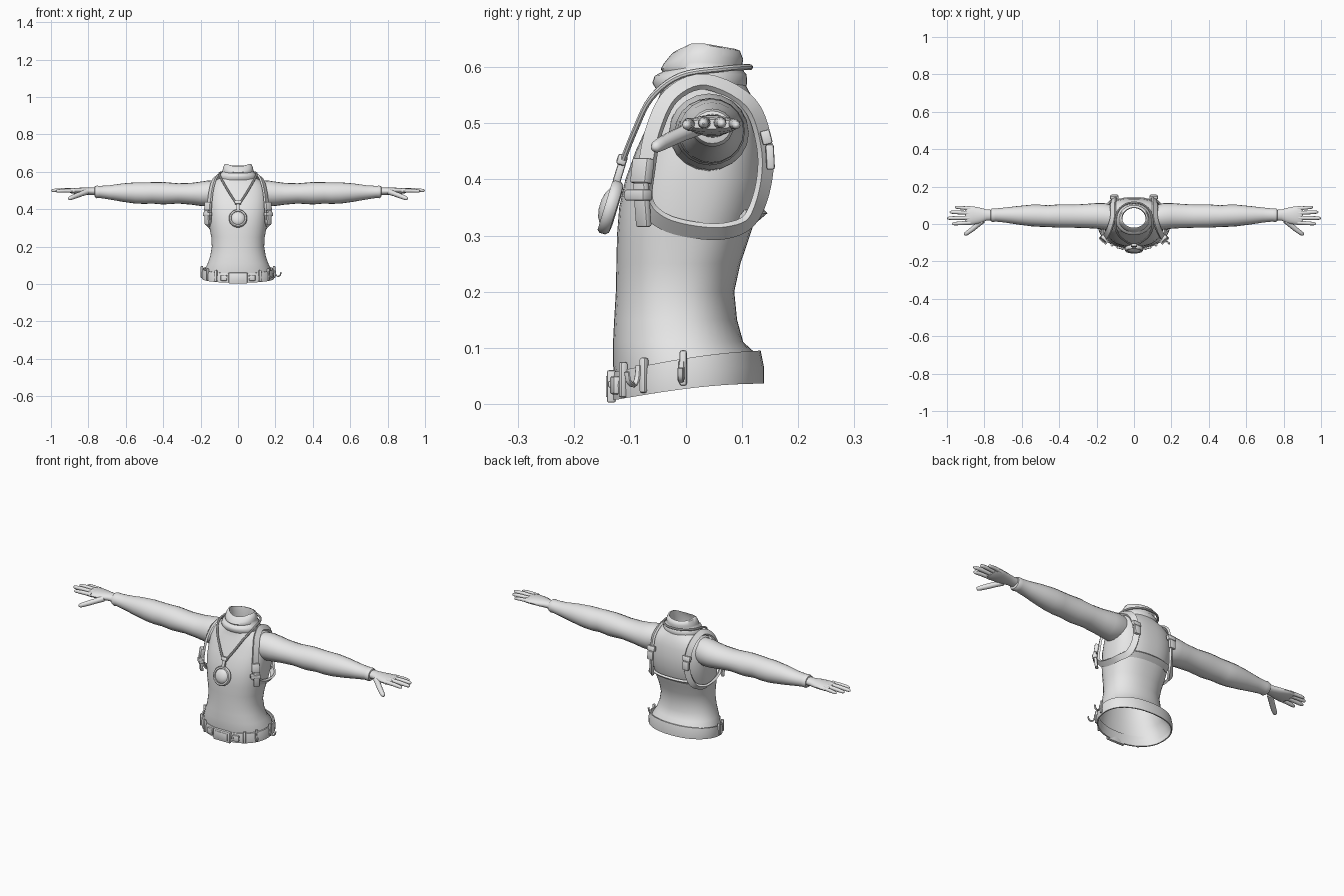
import bpy, bmesh, math
from mathutils import Vector, Matrix

mat = bpy.data.materials.new("light_grey")
mat.diffuse_color = (0.8, 0.8, 0.8, 1)


def finish(name, bm, angle=40):
    bmesh.ops.recalc_face_normals(bm, faces=bm.faces)
    me = bpy.data.meshes.new(name)
    bm.to_mesh(me)
    bm.free()
    ob = bpy.data.objects.new(name, me)
    bpy.context.collection.objects.link(ob)
    me.materials.append(mat)
    bpy.ops.object.select_all(action='DESELECT')
    ob.select_set(True)
    bpy.context.view_layer.objects.active = ob
    bpy.ops.object.shade_smooth_by_angle(angle=math.radians(angle))
    return ob


def loft(name, rings, caps=False, loop=False, angle=40):
    bm = bmesh.new()
    vs = [[bm.verts.new(p) for p in r] for r in rings]
    n = len(rings[0])
    for i in range(len(vs) if loop else len(vs) - 1):
        a, b = vs[i], vs[(i + 1) % len(vs)]
        for j in range(n):
            k = (j + 1) % n
            bm.faces.new((a[j], a[k], b[k], b[j]))
    if caps and not loop:
        bm.faces.new(vs[0])
        bm.faces.new(vs[-1])
    return finish(name, bm, angle)


def spline(pts, closed=False, sub=5):
    """Catmull-Rom smoothing of a point list."""
    P = [Vector(p) for p in pts]
    n, out = len(P), []
    get = (lambda i: P[i % n]) if closed else (lambda i: P[max(0, min(n - 1, i))])
    for i in range(n if closed else n - 1):
        a, b, c, d = (get(i + k) for k in (-1, 0, 1, 2))
        for s in range(sub):
            t = s / sub
            out.append(0.5 * (2 * b + (c - a) * t + (2 * a - 5 * b + 4 * c - d) * t * t
                              + (3 * b - a - 3 * c + d) * t ** 3))
    return out if closed else out + [P[-1]]


def sweep(name, pts, w, h, sides=8, closed=False, centre=(0, 0.03, 0.45), taper=None):
    """Sweep a flat band (sides=4) or tube along a path; width lies on the body."""
    rings, n = [], len(pts)
    for i, p in enumerate(pts):
        q = pts[(i + 1) % n] if closed else pts[min(i + 1, n - 1)]
        o = pts[i - 1] if closed else pts[max(i - 1, 0)]
        t = (q - o).normalized()
        nrm = p - Vector(centre)
        nrm = (nrm - t * nrm.dot(t)).normalized()
        side = t.cross(nrm)
        s = taper[i] if taper else 1
        off = math.pi / 4 if sides == 4 else 0
        k = math.sqrt(2) if sides == 4 else 1
        rings.append([p + s * k * (side * w / 2 * math.cos(off + math.tau * j / sides)
                                   + nrm * h / 2 * math.sin(off + math.tau * j / sides))
                      for j in range(sides)])
    return loft(name, rings, True, closed)


def box(name, loc, size, rot=(0, 0, 0), bevel=0.004):
    bm = bmesh.new()
    bmesh.ops.create_cube(bm, size=1)
    bmesh.ops.scale(bm, vec=size, verts=bm.verts)
    bmesh.ops.bevel(bm, geom=bm.edges[:], offset=bevel, segments=2, affect='EDGES', profile=0.5)
    ob = finish(name, bm)
    ob.location, ob.rotation_euler = loc, rot
    return ob


def section(z, rx, f, b, e=2.4, n=40, tilt=0.0):
    """Rounded body section from front y to back y."""
    c, ry, out = (f + b) / 2, (b - f) / 2, []
    for i in range(n):
        a = math.tau * i / n
        co, si = math.cos(a), math.sin(a)
        r = (abs(co) ** e + abs(si) ** e) ** (-1 / e)
        out.append(Vector((rx * r * co, c + ry * r * si, z + tilt * r * si)))
    return out


# torso: z, half width, front y, back y, squareness
body = [(0.045, 0.183, -0.125, 0.132, 2.2), (0.08, 0.176, -0.13, 0.122, 2.2),
        (0.11, 0.162, -0.13, 0.102, 2.2), (0.15, 0.148, -0.128, 0.091, 2.2),
        (0.2, 0.14, -0.125, 0.086, 2.2), (0.25, 0.143, -0.124, 0.097, 2.3),
        (0.3, 0.152, -0.123, 0.114, 2.4), (0.35, 0.157, -0.119, 0.13, 2.5),
        (0.4, 0.161, -0.108, 0.139, 2.6), (0.45, 0.162, -0.09, 0.139, 2.6),
        (0.5, 0.158, -0.067, 0.133, 2.6), (0.53, 0.146, -0.055, 0.125, 2.5),
        (0.55, 0.126, -0.047, 0.116, 2.4), (0.565, 0.1, -0.045, 0.108, 2.2),
        (0.58, 0.083, -0.042, 0.1, 2)]
loft("torso", [section(*r, tilt=0.012 if r[0] < 0.1 else 0) for r in body])


def on_body(p, gap=0.005):
    """Push a point out to the torso surface where it would sink in."""
    x, y, z = p
    for a, b in zip(body, body[1:]):
        if a[0] <= z <= b[0]:
            t = (z - a[0]) / (b[0] - a[0])
            rx, f, bk, e = (a[i] + (b[i] - a[i]) * t for i in (1, 2, 3, 4))
            c, ry = (f + bk) / 2, (bk - f) / 2
            m = (abs(x / (rx + gap)) ** e + abs((y - c) / (ry + gap)) ** e) ** (1 / e)
            if m < 1:
                x, y = x / m, c + (y - c) / m
    return Vector((x, y, z))


# rolled collar, open at the top, with a front notch
collar = []
for z, rx, f, b in [(0.555, 0.098, -0.05, 0.105), (0.572, 0.1, -0.06, 0.109), (0.588, 0.095, -0.056, 0.108),
                    (0.598, 0.083, -0.042, 0.1), (0.606, 0.082, -0.045, 0.1), (0.618, 0.08, -0.04, 0.102),
                    (0.634, 0.072, -0.026, 0.096), (0.636, 0.064, -0.02, 0.088), (0.61, 0.062, -0.03, 0.085),
                    (0.57, 0.066, -0.03, 0.085)]:
    ring = section(z, rx, f, b, 2)
    k = max(0, (z - 0.58) / 0.055)
    for p in ring:
        d = (p.y - 0.033) / 0.07
        p.z += k * (0.006 - 0.034 * max(0, -d - 0.35) - 0.012 * max(0, d))
    collar.append(ring)
loft("collar", collar, angle=50)

# belt: closed wall that rises towards the back
belt = []
for k, grow in ((0, -0.006), (0, 0.0), (0.5, 0.002), (1, -0.002), (1, -0.008)):
    ring = section(0, 0.192 + grow, -0.132 - grow, 0.139 + grow - 0.004 * k, 2.2, 48)
    for p in ring:
        s = min(1, max(0, (p.y + 0.132) / 0.27))
        low = 0.006 + 0.03 * math.sin(s * math.pi / 2)
        p.z = low + k * (0.05 + 0.009 * s)
    belt.append(ring)
loft("belt", belt, loop=True)

# belt buckle, plates and loops
box("belt_buckle", (0, -0.133, 0.031), (0.1, 0.016, 0.058))
box("belt_buckle_plate", (0, -0.141, 0.031), (0.07, 0.004, 0.038), bevel=0.001)
for s in (1, -1):
    box("belt_tab", (s * 0.075, -0.126, 0.033), (0.035, 0.014, 0.032), (0, 0, s * 0.2))
    box("belt_stud", (s * 0.062, -0.134, 0.035), (0.012, 0.01, 0.012), bevel=0.003)
    for x, y, z, rot in ((0.118, -0.112, 0.043, 0.45), (0.164, -0.075, 0.051, 0.95), (0.193, -0.005, 0.064, 1.57)):
        box("belt_loop", (s * x, y, z), (0.013, 0.014, 0.063), (0, 0, s * rot))
# hooks on one hip
for x, y, z in ((0.198, -0.008, 0.06), (0.165, -0.085, 0.053)):
    d = Vector((x, y * 1.6, 0)).normalized()
    path = spline([Vector((x, y, z)) + d * a + Vector((0, 0, h))
                   for a, h in ((0, 0.015), (0.004, -0.01), (0.015, -0.019), (0.027, -0.013), (0.032, 0.004))])
    sweep("belt_hook", path, 0.011, 0.007, centre=(0, 0, 0.1))

# shoulder harness, buckles, arms and hands on both sides
for s in (1, -1):
    def M(p):
        return Vector((s * p[0], p[1], p[2]))

    loop = [(0.113, 0.035, 0.574), (0.13, -0.025, 0.55), (0.145, -0.056, 0.49), (0.152, -0.07, 0.42),
            (0.155, -0.073, 0.36), (0.157, -0.04, 0.325), (0.158, 0.02, 0.309), (0.152, 0.075, 0.309),
            (0.125, 0.115, 0.33), (0.108, 0.138, 0.39), (0.105, 0.14, 0.46), (0.11, 0.112, 0.535)]
    path = [M(on_body(p)) for p in spline(loop, True)]
    sweep("harness_strap", path, 0.03, 0.011, 4, True)

    # front buckle with hanging strap end
    r = s * 0.75
    box("front_buckle", M((0.16, -0.078, 0.415)), (0.04, 0.02, 0.045), (-0.15, 0, r))
    box("front_buckle_bar", M((0.163, -0.085, 0.372)), (0.05, 0.024, 0.02), (0, 0, r))
    box("front_strap_end", M((0.166, -0.078, 0.355)), (0.03, 0.014, 0.08), (0.1, 0, r))
    # back buckle
    box("back_buckle", M((0.105, 0.143, 0.475)), (0.045, 0.018, 0.026), (0.25, 0, 0))
    box("back_buckle_bar", M((0.105, 0.15, 0.44)), (0.034, 0.015, 0.045), (0.05, 0, 0))

    # sleeve: x, front y, back y, bottom z, top z
    sleeve = [(0.11, -0.03, 0.1, 0.425, 0.55), (0.16, -0.03, 0.112, 0.415, 0.553),
              (0.2, -0.025, 0.112, 0.417, 0.547), (0.25, -0.022, 0.108, 0.424, 0.54),
              (0.32, -0.02, 0.104, 0.43, 0.538), (0.4, -0.02, 0.105, 0.425, 0.545),
              (0.46, -0.016, 0.1, 0.43, 0.544), (0.5, -0.015, 0.103, 0.428, 0.543),
              (0.55, -0.012, 0.103, 0.43, 0.543), (0.62, -0.003, 0.096, 0.44, 0.537),
              (0.69, 0.008, 0.088, 0.452, 0.527), (0.74, 0.013, 0.083, 0.46, 0.524),
              (0.755, 0.01, 0.084, 0.458, 0.526), (0.765, 0.014, 0.08, 0.464, 0.522),
              (0.768, 0.022, 0.072, 0.475, 0.515)]

    def tube(rows, n=20):
        return [[M((x, (f + b) / 2 + (b - f) / 2 * math.cos(math.tau * j / n),
                    (lo + hi) / 2 + (hi - lo) / 2 * math.sin(math.tau * j / n))) for j in range(n)]
                for x, f, b, lo, hi in rows]

    loft("sleeve", tube(sleeve), True)
    # palm
    palm = [(0.755, 0.02, 0.075, 0.474, 0.517), (0.79, 0.018, 0.078, 0.476, 0.515),
            (0.82, 0.004, 0.086, 0.477, 0.515), (0.86, -0.003, 0.094, 0.48, 0.514),
            (0.89, -0.006, 0.096, 0.484, 0.511), (0.903, 0.0, 0.09, 0.49, 0.507)]
    loft("palm", tube(palm), True)
    # fingers and thumb
    fingers = [((0.875, 0.083, 0.498), (0.957, 0.09, 0.496), 0.019),
               ((0.88, 0.059, 0.5), (0.986, 0.064, 0.499), 0.021),
               ((0.88, 0.033, 0.5), (1.0, 0.031, 0.499), 0.022),
               ((0.875, 0.007, 0.498), (0.974, 0.001, 0.496), 0.021),
               ((0.81, 0.018, 0.492), (0.907, -0.058, 0.455), 0.027)]
    for i, (a, b, w) in enumerate(fingers):
        a, b = Vector(a), Vector(b)
        ts = (0, 0.25, 0.5, 0.75, 0.9, 0.97, 1)
        mid = Vector((0.006, -0.008, -0.002)) if i == 4 else Vector((0, 0, 0.002))
        path = [M(a.lerp(b, t) + mid * math.sin(t * math.pi)) for t in ts]
        sweep("thumb" if i == 4 else "finger", path, w, w, 10, centre=(s * 0.85, 0.04, 0.2),
              taper=(1.15, 1, 0.98, 0.9, 0.8, 0.55, 0.15))

# harness band across the back
path = [on_body((0.13 * math.sin(a), 0.13 * math.cos(a), 0.328 + 0.006 * math.cos(a)))
        for a in [math.radians(-50 + 10 * i) for i in range(11)]]
sweep("back_band", path, 0.03, 0.011, 4)

# neck cord, slide and pendant
half = [(0.012, -0.112, 0.435), (0.045, -0.092, 0.485), (0.08, -0.062, 0.545), (0.1, -0.01, 0.585),
        (0.088, 0.065, 0.597), (0.045, 0.106, 0.6)]
cord = half + [(0, 0.114, 0.6)] + [(-x, y, z) for x, y, z in reversed(half)]
sweep("neck_cord", [on_body(p) for p in spline(cord)], 0.011, 0.011, 8)
box("cord_knot", (0, -0.114, 0.435), (0.034, 0.018, 0.02), (-0.3, 0, 0), 0.005)
box("cord_slide", (0, -0.119, 0.412), (0.018, 0.014, 0.04), (-0.3, 0, 0))
tilt = Matrix.Translation((0, -0.134, 0.35)) @ Matrix.Rotation(math.radians(73), 4, 'X')
disc = [(0.03, -0.012), (0.044, -0.01), (0.049, -0.004), (0.049, 0.006), (0.045, 0.011), (0.038, 0.011),
        (0.036, 0.007), (0.033, 0.011), (0.022, 0.017), (0.008, 0.02)]
loft("pendant", [[tilt @ Vector((r * math.cos(math.tau * j / 32), r * math.sin(math.tau * j / 32), h))
                  for j in range(32)] for r, h in disc], True)
